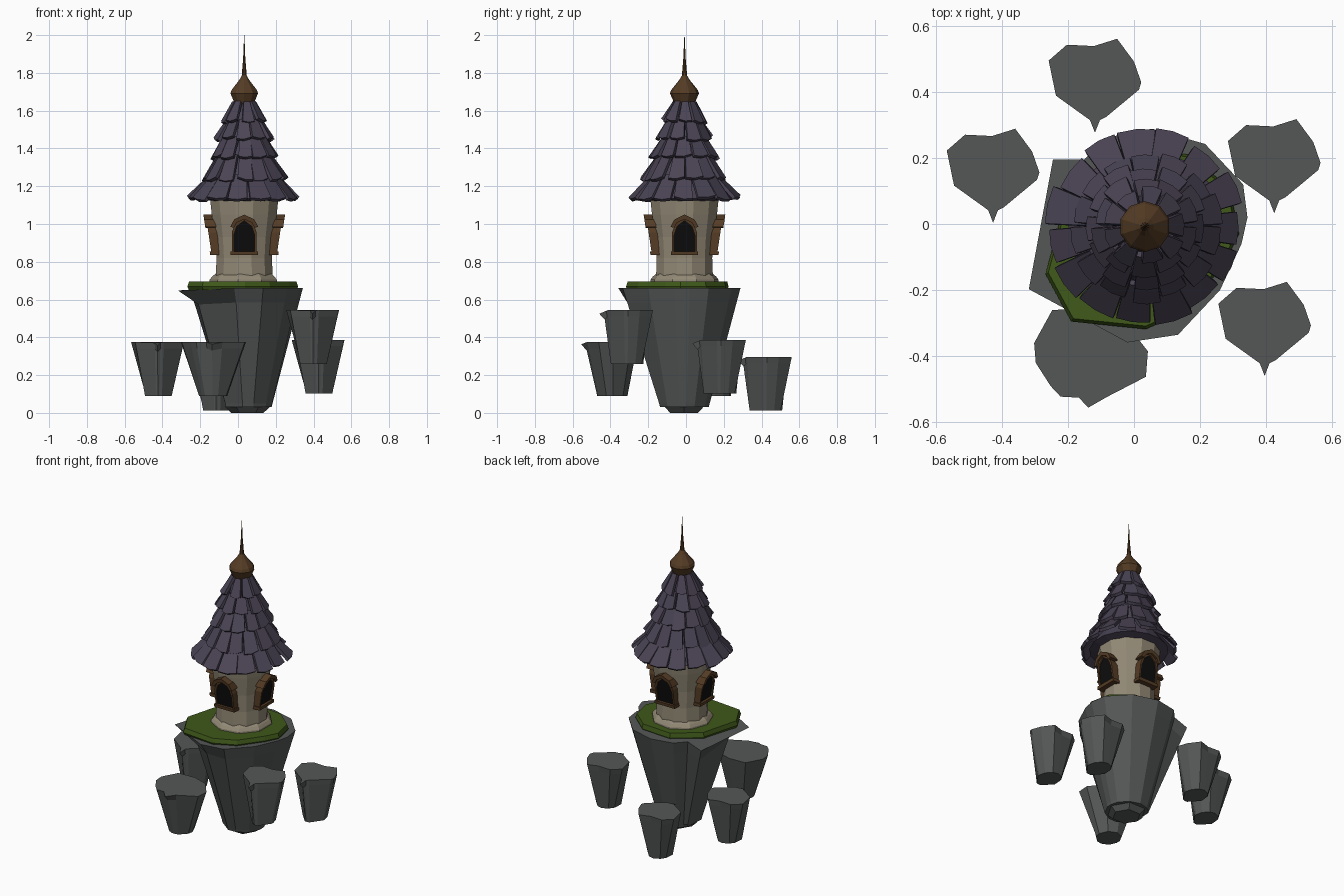
import bpy, bmesh, math, random
from mathutils import Vector, Matrix

if "Cube" in bpy.data.objects:
    bpy.data.objects.remove(bpy.data.objects["Cube"])

random.seed(4)
CX, CY = 0.033, -0.008          # tower axis


def mat(name, rgb):
    m = bpy.data.materials.new(name)
    m.diffuse_color = (*rgb, 1)
    m.use_nodes = True
    m.node_tree.nodes["Principled BSDF"].inputs["Base Color"].default_value = m.diffuse_color
    return m


ROCK = mat("rock", (0.09, 0.095, 0.095))
GRASS = mat("grass", (0.05, 0.10, 0.01))
WALL = mat("plaster", (0.29, 0.25, 0.18))
WOOD = mat("wood", (0.09, 0.045, 0.018))
DARK = mat("dark_opening", (0.004, 0.004, 0.004))
SLATE = mat("slate", (0.07, 0.058, 0.09))


def finish(bm, name, material):
    bmesh.ops.recalc_face_normals(bm, faces=bm.faces)
    me = bpy.data.meshes.new(name)
    bm.to_mesh(me)
    bm.free()
    me.materials.append(material)
    ob = bpy.data.objects.new(name, me)
    bpy.context.collection.objects.link(ob)
    return ob


def loft(bm, rings, caps=True, loop=False):
    vs = [[bm.verts.new(p) for p in r] for r in rings]
    n = len(vs[0])
    pairs = list(zip(vs, vs[1:])) + ([(vs[-1], vs[0])] if loop else [])
    for a, b in pairs:
        for i in range(n):
            j = (i + 1) % n
            bm.faces.new((a[i], a[j], b[j], b[i]))
    if caps:
        bm.faces.new(vs[0])
        bm.faces.new(vs[-1])


def turned(name, profile, sides, material):
    """Faceted solid of revolution round the tower axis."""
    bm = bmesh.new()
    angs = [2 * math.pi * (i + 0.5) / sides for i in range(sides)]
    loft(bm, [[(CX + r * math.cos(a), CY + r * math.sin(a), z) for a in angs] for r, z in profile])
    return finish(bm, name, material)


def rock(name, outline, loc, h, foot, bands, scale=1.0):
    """Top outline (x, y, drop, pull) tapering to a small faceted foot."""
    fx, fy, rx, ry = foot
    bm = bmesh.new()
    rings = []
    for t in bands:
        ring = []
        for x, y, drop, pull in outline:
            a = math.atan2(y - fy, x - fx)
            f = Vector((fx + rx * math.cos(a), fy + ry * math.sin(a), -h))
            p = Vector((x, y, -drop))
            q = p.lerp(f, t ** pull)
            q.z = p.z + (f.z - p.z) * t
            ring.append(Vector(loc) + q * scale)
        rings.append(ring)
    loft(bm, rings)
    return finish(bm, name, ROCK)


# Main floating rock
main = [(-0.245, 0.195, 0.035, 1), (-0.318, -0.197, 0.012, 0.4), (-0.02, -0.358, 0, 0.7),
        (0.133, -0.335, 0, 1), (0.26, -0.2, 0, 1), (0.325, -0.06, 0, 1), (0.343, 0.02, 0, 1),
        (0.33, 0.12, 0, 1), (0.215, 0.242, 0, 1), (0.055, 0.288, 0, 1),
        (-0.09, 0.26, 0, 1), (-0.15, 0.195, 0, 1)]
rock("main_rock", main, (0, 0, 0.66), 0.63, (0.05, -0.01, 0.128, 0.13), (0, 0.12, 0.97, 1))
bm = bmesh.new()                                   # blunt tip under the main rock
loft(bm, [[(0.05 + r * math.cos(k * math.pi / 3), -0.01 + r * math.sin(k * math.pi / 3), z)
           for k in range(6)] for r, z in ((0.122, 0.035), (0.085, 0.0))])
finish(bm, "main_rock_tip", ROCK)

# Small floating rocks, one repeated shape
small = [(-0.14, 0.076, 0, 1), (-0.085, 0.124, 0, 1), (-0.003, 0.12, 0, 1), (0.067, 0.142, 0, 1),
         (0.118, 0.073, 0, 1), (0.14, 0.01, 0, 1), (0.133, -0.012, 0, 1), (0.033, -0.095, 0, 1),
         (0.015, -0.104, 0.004, 1), (0, -0.142, 0.02, 0.35), (-0.015, -0.104, 0.004, 1),
         (-0.118, -0.03, 0, 1)]
for i, loc in enumerate([(-0.118, 0.418, 0.297), (-0.426, 0.146, 0.375),
                         (0.424, 0.175, 0.387), (0.395, -0.317, 0.545)]):
    rock(f"small_rock_{i + 1}", small, loc, 0.285, (0.003, 0.005, 0.072, 0.086), (0, 0.12, 1))
front = [(-0.17, 0.02, 0, 1), (-0.165, -0.04, 0, 1), (-0.12, -0.11, 0, 1), (-0.09, -0.142, 0, 1),
         (-0.035, -0.145, 0, 1), (-0.006, -0.175, 0.012, 0.5), (0.05, -0.143, 0, 1),
         (0.168, -0.082, 0, 1), (0.174, -0.005, 0, 1), (0.10, 0.09, 0, 1), (0, 0.125, 0, 1),
         (-0.115, 0.12, 0, 1)]
rock("front_rock", front, (-0.132, -0.38, 0.375), 0.285, (0, -0.01, 0.075, 0.08), (0, 0.12, 1))

# Grass cap
turf = [(-0.268, -0.152), (-0.19, -0.295), (0.036, -0.318), (0.17, -0.257), (0.276, -0.112),
        (0.318, -0.03), (0.29, 0.106), (0.17, 0.21), (-0.04, 0.225), (-0.2, 0.1)]
bm = bmesh.new()
loft(bm, [[((x - 0.03) * s + 0.03, y * s, z) for x, y in turf]
          for s, z in ((0.97, 0.65), (1, 0.668), (0.97, 0.695))])
finish(bm, "grass", GRASS)

# Tower walls and plinth
turned("tower_wall", [(0.155, 0.69), (0.155, 0.74), (0.152, 0.82), (0.16, 0.93), (0.178, 1.05),
                      (0.19, 1.16)], 12, WALL)
turned("plinth", [(0.185, 0.685), (0.183, 0.705), (0.17, 0.722), (0.15, 0.738)], 9, WALL)

# Four pointed windows, leaning out with the wall
def arch(w, z0, z1, zs):
    right = [(w, z0), (w, zs), (w * 0.72, zs + (z1 - zs) * 0.6), (0, z1)]
    return right + [(-u, z) for u, z in reversed(right[:3])]


def on_wall(pts, depth):
    return [Vector((u, -(0.172 + (z - 0.835) * 0.15 + depth), z)) for u, z in pts]


outer, inner = arch(0.066, 0.84, 1.035, 0.955), arch(0.055, 0.853, 1.018, 0.94)
hood_o, hood_i = arch(0.074, 0.975, 1.05, 0.985), arch(0.055, 0.975, 1.025, 0.98)
for k in range(4):
    place = Matrix.Translation((CX, CY, 0)) @ Matrix.Rotation(k * math.pi / 2, 4, 'Z')
    bm = bmesh.new()
    loft(bm, [on_wall(outer, -0.05), on_wall(outer, 0), on_wall(inner, 0), on_wall(inner, -0.05)],
         caps=False, loop=True)
    # arched hood over the frame, open at its lower edge
    a = [on_wall(hood_o[1:-1], -0.045), on_wall(hood_o[1:-1], 0.012),
         on_wall(hood_i[1:-1], 0.012), on_wall(hood_i[1:-1], -0.045)]
    loft(bm, [[r[i] for r in a] for i in range(5)])
    # sill
    loft(bm, [on_wall([(-0.072, z), (0.072, z)], 0.008) + on_wall([(0.072, z), (-0.072, z)], -0.04)
              for z in (0.835, 0.855)])
    bmesh.ops.transform(bm, matrix=place, verts=bm.verts)
    finish(bm, f"window_frame_{k + 1}", WOOD)
    bm = bmesh.new()
    loft(bm, [on_wall(inner, -0.035), on_wall(inner, -0.008)])
    bmesh.ops.transform(bm, matrix=place, verts=bm.verts)
    finish(bm, f"window_opening_{k + 1}", DARK)

# Roof core
turned("roof_core", [(0.17, 1.12), (0.235, 1.135), (0.165, 1.235), (0.12, 1.35), (0.096, 1.45),
                     (0.07, 1.54), (0.042, 1.65)], 16, SLATE)

# Rows of slates: (count, top r, top z, bottom r, bottom z)
rows = [(15, 0.165, 1.25, 0.272, 1.13), (14, 0.125, 1.36, 0.204, 1.232),
        (12, 0.098, 1.455, 0.163, 1.35), (10, 0.075, 1.545, 0.131, 1.447),
        (9, 0.045, 1.64, 0.097, 1.537)]
for n, (count, r0, z0, r1, z1) in enumerate(rows):
    bm = bmesh.new()
    for i in range(count):
        ang = 2 * math.pi * (i + 0.5 * (n % 2) + random.uniform(-0.08, 0.08)) / count
        rb = r1 + random.uniform(-0.012, 0.014)
        zb = z1 + random.uniform(-0.008, 0.008)
        skew = random.uniform(-0.008, 0.008)
        w0 = math.pi * r0 / count * 1.05
        w1 = math.pi * r1 / count * random.uniform(0.86, 1.04)
        slope = Vector((rb - r0, 0, zb - z0)).normalized()
        nor = Vector((-slope.z, 0, slope.x)) * 0.019
        quad = [Vector((r0, -w0, z0)), Vector((r0, w0, z0)),
                Vector((rb, w1, zb + skew)), Vector((rb + 0.006, 0, zb - 0.007)),
                Vector((rb, -w1, zb - skew))]
        rot = Matrix.Translation((CX, CY, 0)) @ Matrix.Rotation(ang, 4, 'Z')
        loft(bm, [[rot @ p for p in quad], [rot @ (p + nor) for p in quad]])
    finish(bm, f"slate_row_{n + 1}", SLATE)

# Finial
turned("finial", [(0.052, 1.635), (0.077, 1.692), (0.07, 1.71), (0.028, 1.762), (0.014, 1.785),
                  (0.006, 1.88), (0.0008, 2.0)], 10, WOOD)
